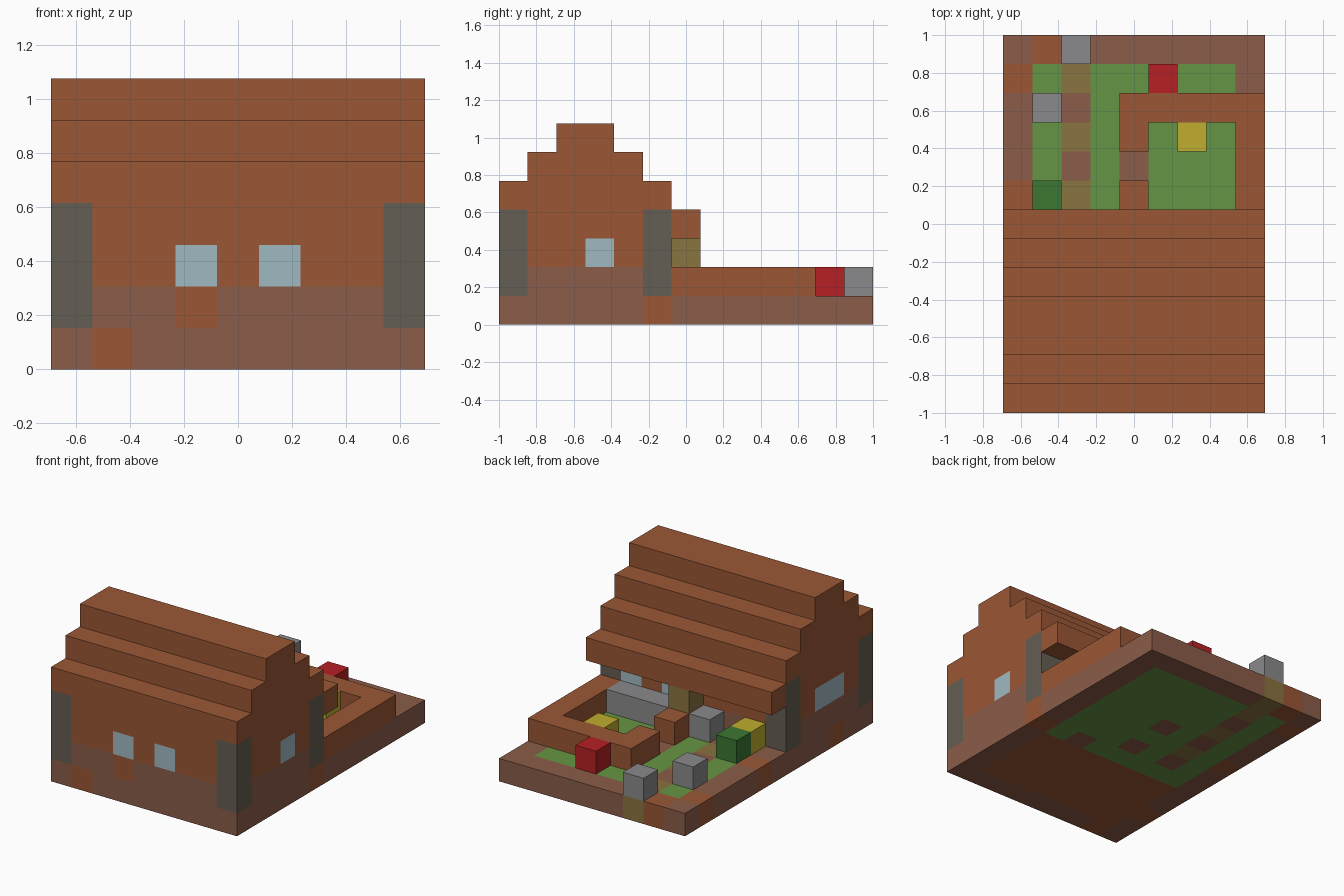
import bpy
import bmesh
import math
from mathutils import Vector

if "Cube" in bpy.data.objects:
    bpy.data.objects.remove(bpy.data.objects["Cube"], do_unlink=True)

# Everything sits on a block grid, 9 wide, 13 deep and 7 high
NX, NY = 9, 13
U = 2 / NY


def linear(c):
    c /= 255
    return c / 12.92 if c <= 0.04045 else ((c + 0.055) / 1.055) ** 2.4


PALETTE = {
    "wood_brown": (155, 87, 53),
    "clay": (139, 92, 73),
    "grass": (101, 149, 67),
    "leaf_green": (60, 118, 50),
    "stone_grey": (138, 138, 140),
    "pillar_grey": (101, 94, 83),
    "glass_blue": (160, 186, 193),
    "red": (182, 32, 35),
    "yellow": (192, 173, 46),
    "olive": (138, 115, 64),
}
MATS = {}
for mat_name, rgb in PALETTE.items():
    m = bpy.data.materials.new(mat_name)
    m.use_nodes = True
    col = [linear(c) for c in rgb] + [1]
    m.diffuse_color = col
    m.node_tree.nodes["Principled BSDF"].inputs["Base Color"].default_value = col
    MATS[mat_name] = m


def block(name, size_from, size_to, rule):
    """Box spanning grid corners; each unit face is coloured by a rule or one colour."""
    if isinstance(rule, str):
        colour = rule
        rule = lambda i, j, k, n: colour
    lo, hi = Vector(size_from), Vector(size_to)
    bm = bmesh.new()
    used = []
    for axis in range(3):
        a, b = (axis + 1) % 3, (axis + 2) % 3
        for sign, plane in ((-1, lo[axis]), (1, hi[axis])):
            for p in range(int(lo[a]), int(hi[a])):
                for q in range(int(lo[b]), int(hi[b])):
                    corners = []
                    for dp, dq in ((0, 0), (1, 0), (1, 1), (0, 1)):
                        v = Vector((0, 0, 0))
                        v[axis], v[a], v[b] = plane, p + dp, q + dq
                        corners.append(bm.verts.new(v))
                    if sign < 0:
                        corners.reverse()
                    face = bm.faces.new(corners)
                    n = Vector((0, 0, 0))
                    n[axis] = sign
                    cell = face.calc_center_median() - n * 0.5
                    key = rule(*(math.floor(c) for c in cell), n)
                    if key not in used:
                        used.append(key)
                    face.material_index = used.index(key)
    bmesh.ops.remove_doubles(bm, verts=bm.verts, dist=0.001)
    # Merge unit faces of equal colour into clean large faces
    bmesh.ops.dissolve_limit(bm, angle_limit=0.01, verts=bm.verts, edges=bm.edges,
                             delimit={'MATERIAL'})
    for v in bm.verts:
        v.co = Vector(((v.co.x - NX / 2) * U, (v.co.y - NY / 2) * U, v.co.z * U))
    mesh = bpy.data.meshes.new(name)
    bm.to_mesh(mesh)
    bm.free()
    for key in used:
        mesh.materials.append(MATS[key])
    obj = bpy.data.objects.new(name, mesh)
    bpy.context.collection.objects.link(obj)


def cube(name, i, j, k, colour):
    block(name, (i, j, k), (i + 1, j + 1, k + 1), colour)


# Ground slab: clay kerb, lawn, stepping path and wooden floor
KERB_WOOD = {(1, 0), (8, 5), (0, 2), (0, 7), (0, 11), (1, 12)}
LAWN_CLAY = {(4, 8), (4, 6), (6, 5)}


def ground_rule(i, j, k, n):
    if (i, j) in KERB_WOOD:
        return "wood_brown"
    if i == 2 and j > 5:
        return "clay" if j % 2 == 0 and j < 12 else "olive"
    if i in (0, 8) or j in (0, 12) or (i, j) in LAWN_CLAY:
        return "clay"
    return "grass" if j > 4 else "wood_brown"


block("ground", (0, 0, 0), (NX, NY, 1), ground_rule)


# House walls: clay footing, corner pillars and windows
def wall_rule(i, j, k, n):
    if i in (0, 8) and j in (0, 5):
        return "pillar_grey"
    if k == 2:
        front = n.y < 0 and i in (3, 5)
        back = n.y > 0 and i in (5, 7)
        right = n.x > 0 and j == 3
        left = n.x < 0 and j in (2, 3)
        if front or back or right or left:
            return "glass_blue"
    if k == 1 and not (n.y < 0 and i == 3):
        return "clay"
    return "wood_brown"


block("house_walls", (0, 0, 1), (NX, 6, 4), wall_rule)

# Stepped roof with an overhanging rear eave
for step in range(3):
    block(f"roof_step_{step + 1}", (0, step, 4 + step), (NX, 6 - step, 5 + step), "wood_brown")
block("rear_eave", (0, 6, 3), (NX, 7, 4), "wood_brown")

# Fenced yard
block("fence_side", (8, 6, 1), (9, 11, 2), "wood_brown")
block("fence_back", (4, 10, 1), (8, 11, 2), "wood_brown")
cube("fence_gate_post_back", 4, 9, 1, "wood_brown")
cube("fence_gate_post_front", 4, 7, 1, "wood_brown")

# Porch furniture under the eave
block("porch_counter", (3, 6, 1), (8, 7, 2), "stone_grey")
cube("porch_post", 4, 6, 2, "olive")
cube("porch_crate", 1, 6, 1, "yellow")

# Loose garden blocks
cube("yard_hay", 6, 9, 1, "yellow")
cube("shrub", 1, 7, 1, "leaf_green")
cube("path_stone", 1, 10, 1, "stone_grey")
cube("gate_stone", 2, 12, 1, "stone_grey")
cube("red_block", 5, 11, 1, "red")
